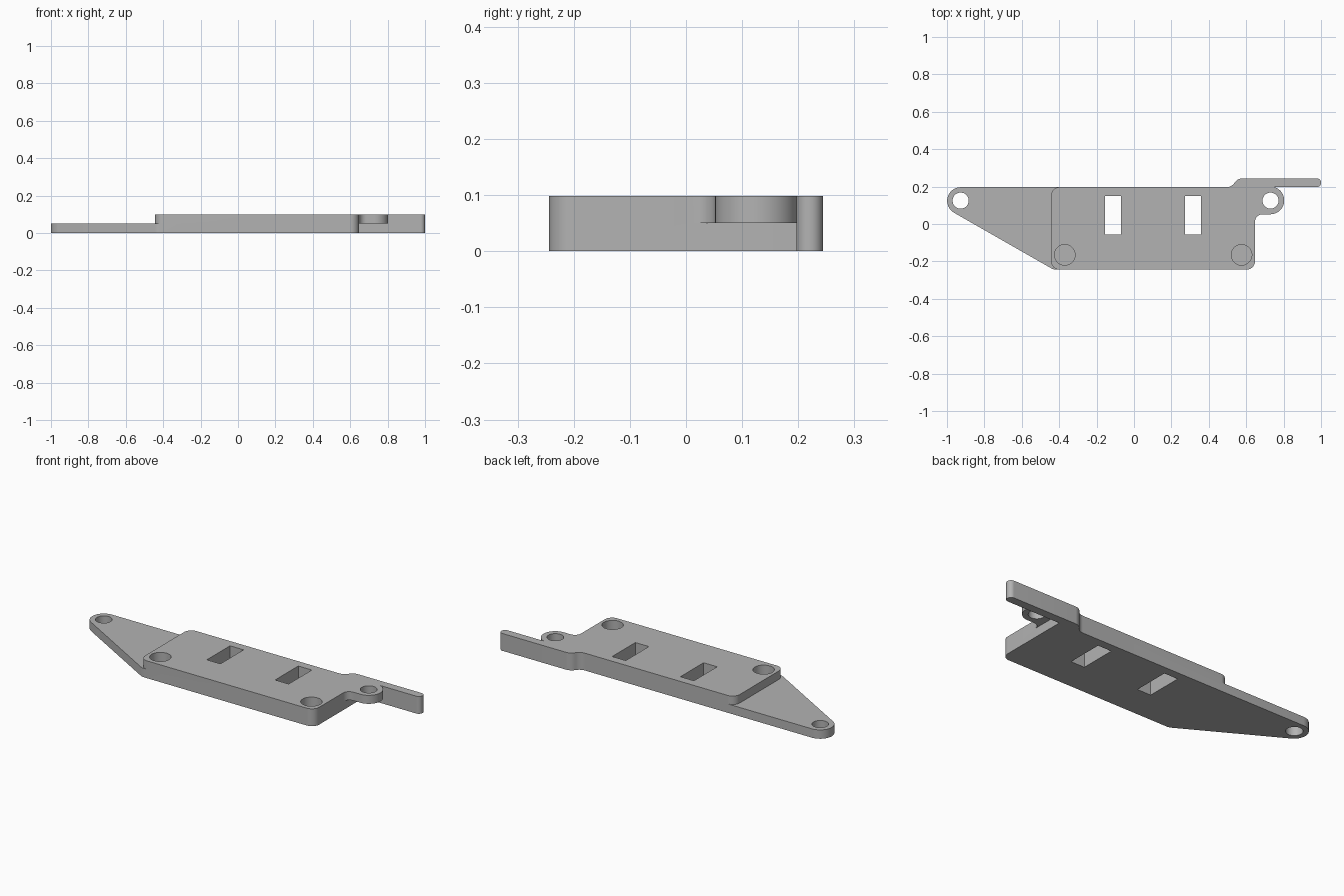
import bpy
import bmesh
import math
from mathutils import Vector

cube = bpy.data.objects.get("Cube")
if cube:
    bpy.data.objects.remove(cube, do_unlink=True)

# Single plain material
grey = bpy.data.materials.new("plain_grey")
grey.use_nodes = True
colour = (0.45, 0.45, 0.45, 1)
grey.diffuse_color = colour
grey.node_tree.nodes["Principled BSDF"].inputs["Base Color"].default_value = colour


def rounded(corners, steps=12):
    """Outline through (x, y, radius) corners, each replaced by a tangent arc."""
    points = []
    for i, (x, y, r) in enumerate(corners):
        p = Vector((x, y))
        if r == 0:
            points.append(p)
            continue
        to_prev = (Vector(corners[i - 1][:2]) - p).normalized()
        to_next = (Vector(corners[(i + 1) % len(corners)][:2]) - p).normalized()
        half = to_prev.angle(to_next) / 2
        centre = p + (to_prev + to_next).normalized() * r / math.sin(half)
        a = p + to_prev * r / math.tan(half) - centre
        b = p + to_next * r / math.tan(half) - centre
        start = math.atan2(a.y, a.x)
        sweep = math.atan2(a.x * b.y - a.y * b.x, a.dot(b))
        for k in range(steps + 1):
            t = start + sweep * k / steps
            points.append(centre + Vector((math.cos(t), math.sin(t))) * r)
    return points


def prism(name, outline, low, high):
    """Extrude a flat outline between two heights."""
    bm = bmesh.new()
    face = bm.faces.new([bm.verts.new((p[0], p[1], low)) for p in outline])
    top = bmesh.ops.extrude_face_region(bm, geom=[face])["geom"]
    verts = [v for v in top if isinstance(v, bmesh.types.BMVert)]
    bmesh.ops.translate(bm, vec=(0, 0, high - low), verts=verts)
    bmesh.ops.recalc_face_normals(bm, faces=bm.faces)
    mesh = bpy.data.meshes.new(name)
    bm.to_mesh(mesh)
    bm.free()
    mesh.materials.append(grey)
    obj = bpy.data.objects.new(name, mesh)
    bpy.context.collection.objects.link(obj)
    return obj


def circle(x, y, r, sides=48):
    turns = [2 * math.pi * k / sides for k in range(sides)]
    return [(x + r * math.cos(t), y + r * math.sin(t)) for t in turns]


def combine(target, tool, operation):
    """Apply a boolean, then discard the tool object."""
    mod = target.modifiers.new(operation, 'BOOLEAN')
    mod.operation = operation
    mod.solver = 'EXACT'
    mod.object = tool
    graph = bpy.context.evaluated_depsgraph_get()
    mesh = bpy.data.meshes.new_from_object(target.evaluated_get(graph))
    target.modifiers.clear()
    target.data = mesh
    bpy.data.objects.remove(tool, do_unlink=True)


FRONT, BACK, MID, TOP = -0.244, 0.197, 0.05, 0.098

# Thick body with the stepped arm along its back edge
plate = prism("mounting_plate", rounded([
    (-0.443, FRONT, 0.045), (0.647, FRONT, 0.045), (0.647, BACK, 0),
    (1, BACK, 0.023), (1, 0.244, 0.023), (0.555, 0.244, 0.05),
    (0.52, BACK, 0.05), (-0.443, BACK, 0.045)]), 0, TOP)

# Thin tapered wing
wing = prism("wing", rounded([
    (-0.43, FRONT, 0.05), (-0.3, FRONT, 0), (-0.3, BACK, 0),
    (-1.201, BACK, 0.073)]), 0, MID)
combine(plate, wing, 'UNION')

# Raised ear beside the arm
ear = prism("ear", rounded([
    (0.55, 0, 0), (0.647, 0, 0), (0.647, 0.052, 0.04),
    (0.803, 0.052, 0.073), (0.803, 0.2, 0.073), (0.55, 0.2, 0)]), MID, TOP)
combine(plate, ear, 'UNION')

# Screw holes through wing and ear
for x in (-0.927, 0.73):
    combine(plate, prism("screw_hole", circle(x, 0.125, 0.043), -1, 1), 'DIFFERENCE')

# Blind round sockets in the front corners
for x in (-0.37, 0.575):
    combine(plate, prism("socket", circle(x, -0.165, 0.055), 0.03, 1), 'DIFFERENCE')

# Rectangular slots through the body
for x in (-0.155, 0.272):
    slot = [(x, -0.057), (x + 0.085, -0.057), (x + 0.085, 0.15), (x, 0.15)]
    combine(plate, prism("slot", slot, -1, 1), 'DIFFERENCE')

bpy.ops.object.select_all(action='DESELECT')
plate.select_set(True)
bpy.context.view_layer.objects.active = plate
bpy.ops.object.shade_smooth_by_angle(angle=math.radians(30))
